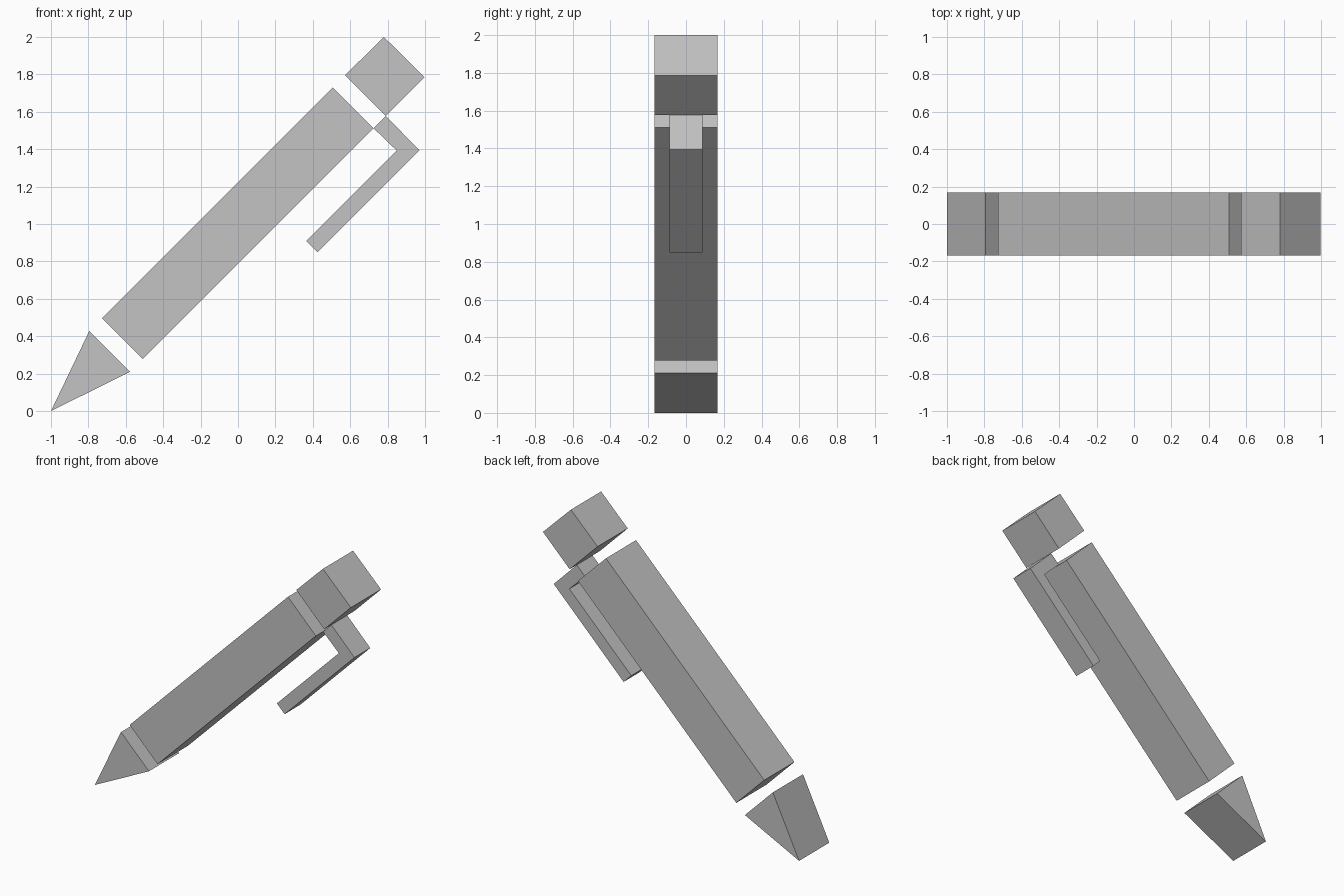
import bpy
import bmesh

if "Cube" in bpy.data.objects:
    bpy.data.objects.remove(bpy.data.objects["Cube"], do_unlink=True)

# Single grey used on every part
GREY = (0.55, 0.55, 0.55, 1.0)
grey = bpy.data.materials.new("light_grey")
grey.use_nodes = True
grey.diffuse_color = GREY
bsdf = next(n for n in grey.node_tree.nodes if n.type == "BSDF_PRINCIPLED")
bsdf.inputs["Base Color"].default_value = GREY


def extrude_profile(name, profile, half_depth):
    """Extrude an x/z outline evenly to both sides of y = 0."""
    bm = bmesh.new()
    face = bm.faces.new([bm.verts.new((x, -half_depth, z)) for x, z in profile])
    result = bmesh.ops.extrude_face_region(bm, geom=[face], use_keep_orig=True)
    moved = [v for v in result["geom"] if isinstance(v, bmesh.types.BMVert)]
    bmesh.ops.translate(bm, verts=moved, vec=(0, 2 * half_depth, 0))
    bmesh.ops.recalc_face_normals(bm, faces=bm.faces)
    mesh = bpy.data.meshes.new(name)
    bm.to_mesh(mesh)
    bm.free()
    mesh.materials.append(grey)
    obj = bpy.data.objects.new(name, mesh)
    bpy.context.scene.collection.objects.link(obj)
    return obj


WIDE, NARROW = 0.168, 0.088

# Wedge-shaped writing tip
extrude_profile("pen_tip", [(-1.0, 0.0), (-0.577, 0.21), (-0.795, 0.428)], WIDE)

# Long barrel
extrude_profile("pen_barrel", [(-0.51, 0.278), (0.725, 1.512),
                               (0.507, 1.73), (-0.728, 0.496)], WIDE)

# Push button floating past the barrel
extrude_profile("pen_button", [(0.79, 1.577), (0.998, 1.785),
                               (0.78, 2.0), (0.572, 1.795)], WIDE)

# Bent pocket clip
extrude_profile("pocket_clip", [(0.725, 1.512), (0.848, 1.393), (0.365, 0.91),
                                (0.425, 0.85), (0.97, 1.395), (0.79, 1.577)], NARROW)
